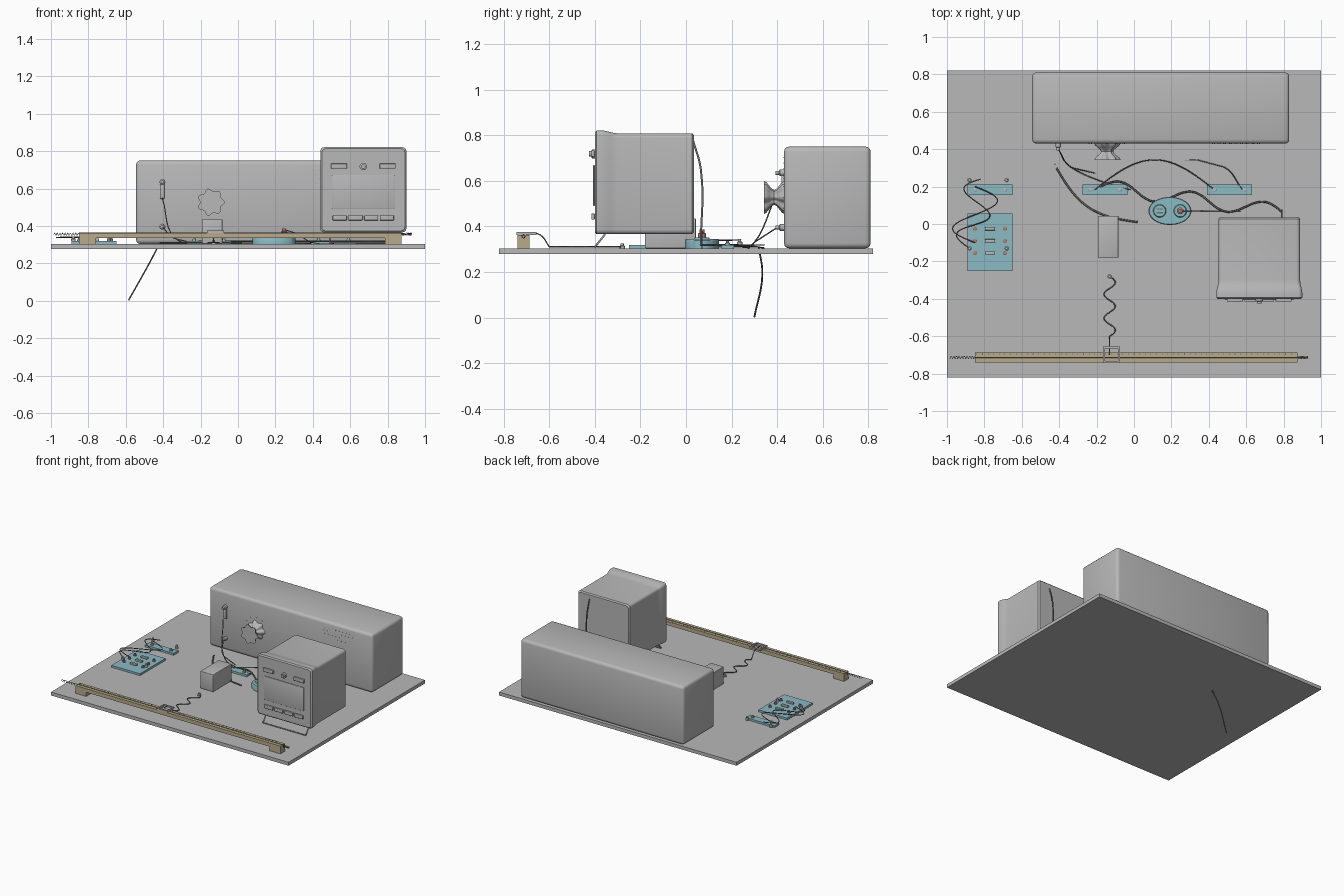
import bpy, bmesh, math
from mathutils import Vector

cube = bpy.data.objects.get("Cube")
if cube:
    bpy.data.objects.remove(cube, do_unlink=True)


def material(name, red, green, blue):
    mat = bpy.data.materials.new(name)
    mat.use_nodes = True
    colour = (red, green, blue, 1)
    mat.diffuse_color = colour
    mat.node_tree.nodes["Principled BSDF"].inputs["Base Color"].default_value = colour
    return mat


GREY = material("grey", 0.48, 0.48, 0.48)
TEAL = material("teal", 0.26, 0.49, 0.55)
TAN = material("tan wood", 0.48, 0.41, 0.26)
DARK = material("dark wire", 0.17, 0.17, 0.17)
RED = material("dull red", 0.5, 0.2, 0.17)


def select_only(obj):
    bpy.ops.object.select_all(action='DESELECT')
    obj.select_set(True)
    bpy.context.view_layer.objects.active = obj


def finish(name, bm, mat, smooth=True):
    bmesh.ops.recalc_face_normals(bm, faces=bm.faces)
    mesh = bpy.data.meshes.new(name)
    bm.to_mesh(mesh)
    bm.free()
    mesh.materials.append(mat)
    obj = bpy.data.objects.new(name, mesh)
    bpy.context.collection.objects.link(obj)
    if smooth:
        select_only(obj)
        bpy.ops.object.shade_smooth_by_angle(angle=math.radians(35))


def box(name, low, high, mat=GREY, bevel=0):
    low, high = Vector(low), Vector(high)
    bm = bmesh.new()
    bmesh.ops.create_cube(bm, size=1)
    bmesh.ops.scale(bm, vec=high - low, verts=bm.verts)
    bmesh.ops.translate(bm, vec=(low + high) / 2, verts=bm.verts)
    if bevel:
        bmesh.ops.bevel(bm, geom=bm.edges[:], offset=bevel, segments=3, profile=0.5, affect='EDGES')
    finish(name, bm, mat, bevel > 0)


def plate(name, centre, width, depth, base, height, mat=GREY, bevel=0):
    """Box given by its plan centre and the height it stands on."""
    half = Vector((width / 2, depth / 2))
    middle = Vector(centre)
    box(name, (*(middle - half), base), (*(middle + half), base + height), mat, bevel)


def loft(name, rings, mat):
    bm = bmesh.new()
    loops = [[bm.verts.new(point) for point in ring] for ring in rings]
    for near, far in zip(loops, loops[1:]):
        for i in range(len(near)):
            bm.faces.new((near[i - 1], near[i], far[i], far[i - 1]))
    bm.faces.new(loops[0])
    bm.faces.new(loops[-1])
    finish(name, bm, mat)


def turned(name, base, profile, mat=GREY, forward=False, sides=16, lobes=0, squash=1):
    """Lathe of (radius, height) pairs, pointing up or to the front."""
    rings = []
    for radius, height in profile:
        ring = []
        for i in range(sides):
            angle = math.tau * i / sides
            reach = radius * (1 + (math.cos(lobes * angle) / 8 if lobes else 0))
            across, along = reach * math.cos(angle), reach * math.sin(angle) * squash
            offset = (across, -height, along) if forward else (across, along, height)
            ring.append(Vector(base) + Vector(offset))
        rings.append(ring)
    loft(name, rings, mat)


def stud(name, base, radius, height, mat=GREY, forward=False):
    neck = radius * 0.6
    profile = [(radius, 0), (radius, height / 2), (neck, height * 0.6), (neck, height)]
    turned(name, base, profile, mat, forward)


def wire(name, points, radius=0.003, mat=DARK, kind='BEZIER'):
    curve = bpy.data.curves.new(name, 'CURVE')
    curve.dimensions = '3D'
    curve.bevel_depth = radius
    curve.bevel_resolution = 1
    curve.resolution_u = 6
    curve.use_fill_caps = True
    spline = curve.splines.new(kind)
    knots = spline.points if kind == 'POLY' else spline.bezier_points
    knots.add(len(points) - 1)
    for knot, point in zip(knots, points):
        if kind == 'POLY':
            knot.co = (*point, 1)
        else:
            knot.co = point
            knot.handle_left_type = knot.handle_right_type = 'AUTO'
    curve.materials.append(mat)
    obj = bpy.data.objects.new(name, curve)
    bpy.context.collection.objects.link(obj)
    select_only(obj)
    bpy.ops.object.convert(target='MESH')


def meander(name, start, end, height, sway, waves, radius=0.003):
    """Loose lead lying level, swinging to either side of a straight line."""
    start, end = Vector(start), Vector(end)
    side = (end - start).orthogonal().normalized() * sway
    steps = 20
    path = [start.lerp(end, i / steps) + side * math.sin(math.tau * waves * i / steps) for i in range(steps + 1)]
    wire(name, [(*point, height) for point in path], radius)


# Table board, cabinet and small block
TOP = 0.304
FRONT = 0.432
box("table_board", (-1, -0.82, 0.278), (1, 0.82, TOP))
box("cabinet", (-0.545, 0.43, TOP), (0.83, 0.81, 0.75), bevel=0.022)
box("small_block", (-0.193, -0.18, TOP), (-0.083, 0.043, 0.435), bevel=0.004)

# Lobed dial with a narrow waist and a ring of marks
dial = Vector((-0.145, FRONT, 0.527))
waist = [(0.03 + 0.036 * math.cos(math.pi * i / 8) ** 2, 0.09 * i / 8) for i in range(9)]
turned("cabinet_dial", dial, waist, forward=True, sides=56, lobes=7)
for i in range(9):
    angle = math.radians(30 * i - 30)
    mark = dial + Vector((math.cos(angle), 0, math.sin(angle))) * 0.095
    stud("dial_mark", mark, 0.004, 0.004, forward=True)

# Cabinet terminals and vent dots
TERMINAL_X = -0.405
for z in (0.635, 0.395):
    stud("cabinet_terminal", (TERMINAL_X, FRONT, z), 0.015, 0.04, forward=True)
box("terminal_link", (TERMINAL_X - 0.013, FRONT - 0.014, 0.545), (TERMINAL_X + 0.013, FRONT, 0.625), bevel=0.005)
for row in range(4):
    for column in range(9):
        spot = (0.42 + 0.03 * column + 0.01 * (row % 2), FRONT, 0.63 + 0.024 * row)
        stud("vent_dot", spot, 0.005, 0.004, forward=True)

# Instrument body: rounded rectangles with a flared front lip
MIDDLE, BOTTOM, FACE, REAR = 0.67, 0.366, -0.4, 0.035


def body_ring(y, flare, inset=0):
    corner = 0.02
    half = 0.218 + 0.012 * flare - inset - corner
    high, low = 0.808 + 0.013 * flare - inset - corner, BOTTOM + inset + corner
    ring = []
    for i in range(20):
        quarter = i // 5
        angle = math.pi / 2 * (quarter + (i % 5) / 4)
        x = MIDDLE + (half if quarter in (0, 3) else -half)
        z = high if quarter < 2 else low
        ring.append((x + corner * math.cos(angle), y, z + corner * math.sin(angle)))
    return ring


lip = [body_ring(FACE + 0.03 + 0.07 * i / 4, (1 + math.cos(math.pi * i / 4)) / 2) for i in range(5)]
rings = [body_ring(FACE, 1, 0.008), body_ring(FACE + 0.008, 1), *lip, body_ring(REAR - 0.008, 0), body_ring(REAR, 0, 0.008)]
loft("instrument_body", rings, GREY)


# Instrument panel: screen, buttons, knob and wire stand
def panel_part(name, x, z, width, height, depth):
    plate(name, (x, FACE - depth / 2), width, depth, z - height / 2, height, bevel=0.003)


panel_part("screen", MIDDLE, 0.58, 0.335, 0.18, 0.007)
for side in (-1, 1):
    panel_part("upper_button", MIDDLE + side * 0.13, 0.72, 0.085, 0.027, 0.015)
for i in range(4):
    panel_part("lower_button", MIDDLE + 0.084 * (i - 1.5), 0.443, 0.075, 0.026, 0.015)
stud("instrument_knob", (MIDDLE, FACE, 0.718), 0.02, 0.025, forward=True)
left, right, foot = MIDDLE - 0.18, MIDDLE + 0.18, TOP + 0.005
stand = [(left, -0.355, BOTTOM), (left, FACE, foot), (right, FACE, foot), (right, -0.355, BOTTOM)]
wire("wire_stand", stand, 0.005, GREY, 'POLY')

# Ruler beam with feet, marks, stretched wire and end springs
BEAM_Y, BEAM_TOP, LEFT_END, RIGHT_END = -0.713, 0.363, -0.85, 0.875
box("ruler_beam", (LEFT_END, BEAM_Y - 0.027, 0.335), (RIGHT_END, BEAM_Y + 0.027, BEAM_TOP), TAN)
for x in (LEFT_END + 0.045, RIGHT_END - 0.045):
    plate("beam_foot", (x, BEAM_Y), 0.09, 0.054, TOP, 0.031, TAN)
wire("beam_wire", [(LEFT_END, BEAM_Y, BEAM_TOP), (RIGHT_END, BEAM_Y, BEAM_TOP)], kind='POLY')
for i in range(57):
    plate("ruler_mark", (0.03 * (i - 28), BEAM_Y + 0.018), 0.003, 0.012, BEAM_TOP, 0.001, DARK)
for start, length in ((LEFT_END, -0.135), (RIGHT_END, 0.055)):
    coil = [(start + length * i / 60, BEAM_Y + 0.007 * math.cos(i), BEAM_TOP - 0.007 + 0.007 * math.sin(i)) for i in range(61)]
    wire("end_spring", coil, 0.0015, kind='POLY')

# Open slider frame on the beam and its zigzag lead
SLIDER = Vector((-0.12, -0.699))
for side in (-1, 1):
    plate("slider_side", SLIDER + Vector((0.04 * side, 0)), 0.01, 0.087, BEAM_TOP, 0.012)
    plate("slider_end", SLIDER + Vector((0, 0.038 * side)), 0.09, 0.01, BEAM_TOP, 0.012)
LEAD_X, FLOOR = -0.13, TOP + 0.007
meander("zigzag_lead", (LEAD_X, -0.28), (LEAD_X, -0.6), FLOOR, 0.03, 2.5)
wire("slider_lead", [(LEAD_X, -0.6, FLOOR), (LEAD_X, -0.64, BEAM_TOP), (LEAD_X, -0.7, BEAM_TOP + 0.01)])
stud("lead_tip", (LEAD_X, -0.28, TOP), 0.012, 0.02)

# Teal boards with sockets, bars and plugs
THICK, BOARD_X, STRIP_Y = 0.015, -0.77, 0.183
DECK = TOP + THICK
plate("switch_board", (BOARD_X, -0.097), 0.24, 0.307, TOP, THICK, TEAL)
for row in range(3):
    y = -0.025 - 0.065 * row
    plate("switch_bar", (BOARD_X, y), 0.055, 0.018, DECK, 0.014, bevel=0.003)
    for side in (-1, 1):
        stud("board_socket", (BOARD_X + 0.08 * side, y, DECK), 0.011, 0.016, RED)
for x in (BOARD_X, -0.155, 0.51):
    plate("terminal_strip", (x, STRIP_Y), 0.24, 0.055, TOP, THICK, TEAL)
    for side in (-1, 1):
        stud("strip_socket", (x + 0.08 * side, STRIP_Y, DECK), 0.011, 0.016)
for x in (BOARD_X - 0.11, BOARD_X + 0.09):
    for y in (0.235, -0.13):
        stud("lead_plug", (x, y, DECK), 0.012, 0.025)

# Oval base with two round sockets and a plug
OVAL = Vector((0.192, 0.07, TOP))
turned("oval_base", OVAL, [(0.115, 0), (0.115, 0.034), (0.11, 0.04)], TEAL, sides=40, squash=0.65)
for side in (-1, 1):
    turned("oval_socket", OVAL + Vector((0.055 * side, 0, 0.04)), [(0.035, 0), (0.031, 0.008)], TEAL, sides=24)
    plate("socket_slot", (OVAL.x - 0.055, OVAL.y + 0.01 * side), 0.035, 0.007, TOP + 0.048, 0.003, DARK)
stud("plug", OVAL + Vector((0.055, 0, 0.048)), 0.018, 0.034, RED)
wire("plug_lead", [(0.25, OVAL.y, 0.38), (0.31, OVAL.y, 0.36), (0.4, OVAL.y, FLOOR), (0.57, OVAL.y, FLOOR)])

# Loose leads on the table
meander("left_lead", (-0.85, -0.1), (-0.85, 0.2), DECK + 0.02, 0.12, 1)
meander("outer_lead", (-0.88, -0.13), (-0.82, 0.24), DECK + 0.022, 0.08, 1.5)
meander("strip_lead", (-0.21, STRIP_Y), (0.43, STRIP_Y), DECK, 0.16, 0.5)
meander("block_lead", (-0.415, 0.3), (0.02, 0.01), FLOOR, -0.08, 0.5, 0.005)
CORNER = (-0.33, 0.3, 0.33)
wire("long_cabinet_lead", [(TERMINAL_X, 0.4, 0.395), CORNER, (0.48, 0.305, FLOOR), (0.58, STRIP_Y, DECK)])
wire("short_cabinet_lead", [(TERMINAL_X, 0.4, 0.55), CORNER, (-0.18, 0.23, FLOOR), (-0.02, STRIP_Y, DECK)])
CABLE_X, CABLE_Y = 0.79, 0.065
meander("instrument_cable", (-0.18, 0.2), (CABLE_X, CABLE_Y), DECK, 0.04, 2.5, 0.005)
wire("rear_cable", [(CABLE_X, CABLE_Y, DECK), (CABLE_X, CABLE_Y, 0.65), (CABLE_X, 0.03, 0.78)], 0.005)

# Lead hanging below the table
wire("hanging_lead", [(-0.42, 0.32, TOP), (-0.48, 0.335, 0.19), (-0.585, 0.3, 0.003)], 0.004)
